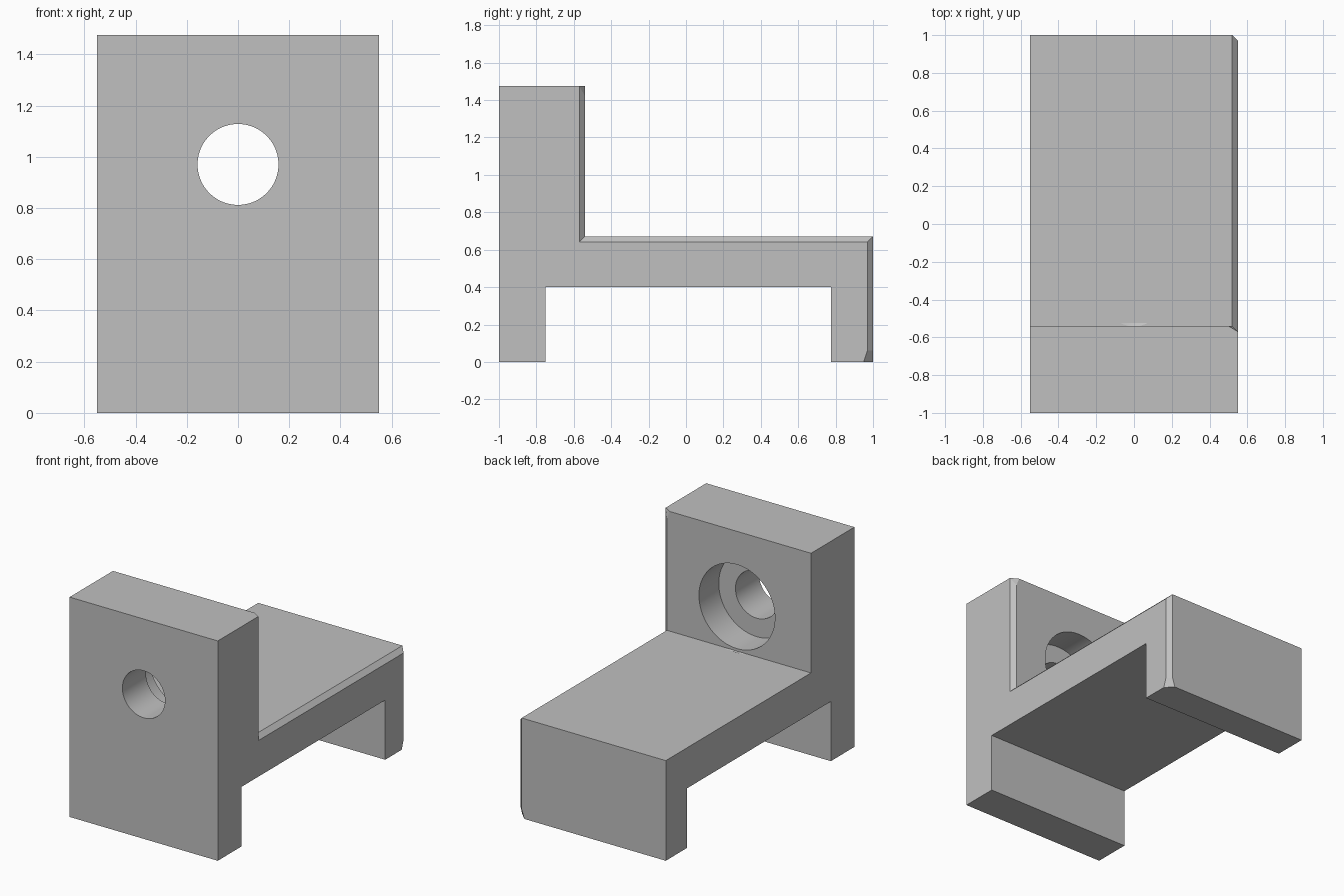
import bpy, bmesh, math

old = bpy.data.objects.get("Cube")
if old:
    bpy.data.objects.remove(old, do_unlink=True)

HALF_W, HEIGHT, SEAT_Z, WALL_Y = 0.55, 1.475, 0.672, -0.54
HOLE_Z, CHAMFER = 0.97, 0.03


def make_object(name, bm):
    bmesh.ops.recalc_face_normals(bm, faces=bm.faces)
    mesh = bpy.data.meshes.new(name)
    bm.to_mesh(mesh)
    bm.free()
    obj = bpy.data.objects.new(name, mesh)
    bpy.context.collection.objects.link(obj)
    return obj


def tube_cutter(name, y0, y1, r0, r1):
    """Round cutter along y, radius r0 at y0 and r1 at y1."""
    bm = bmesh.new()
    rings = []
    for y, r in ((y0, r0), (y1, r1)):
        angles = [math.tau * i / 96 for i in range(96)]
        rings.append([bm.verts.new((r * math.cos(a), y, HOLE_Z + r * math.sin(a))) for a in angles])
    for i in range(96):
        j = (i + 1) % 96
        bm.faces.new((rings[0][i], rings[0][j], rings[1][j], rings[1][i]))
    for ring in rings:
        bm.faces.new(ring)
    return make_object(name, bm)


def hull_cutter(name, points):
    bm = bmesh.new()
    for p in points:
        bm.verts.new(p)
    bmesh.ops.convex_hull(bm, input=bm.verts)
    return make_object(name, bm)


# Bracket body: side profile extruded across the width
profile = [(-1, 0), (-0.75, 0), (-0.75, 0.4), (0.775, 0.4), (0.775, 0), (1, 0),
           (1, SEAT_Z), (WALL_Y, SEAT_Z), (WALL_Y, HEIGHT), (-1, HEIGHT)]
bm = bmesh.new()
side = bm.faces.new([bm.verts.new((-HALF_W, y, z)) for y, z in profile])
extruded = bmesh.ops.extrude_face_region(bm, geom=[side])["geom"]
bmesh.ops.translate(bm, vec=(2 * HALF_W, 0, 0),
                    verts=[v for v in extruded if isinstance(v, bmesh.types.BMVert)])
bmesh.ops.recalc_face_normals(bm, faces=bm.faces)


# Chamfer along the left side: wall back, shelf top and shelf end
def is_chamfered(edge):
    a, b = (v.co for v in edge.verts)
    if min(a.x, b.x) < HALF_W - 0.01:
        return False
    mid = (a + b) / 2
    return (abs(mid.y - 1) < 0.01 or (abs(mid.y - WALL_Y) < 0.01 and mid.z > SEAT_Z)
            or (abs(mid.z - SEAT_Z) < 0.01))


bmesh.ops.bevel(bm, geom=[e for e in bm.edges if is_chamfered(e)], offset=CHAMFER,
                segments=1, affect='EDGES', profile=0.5)
body = make_object("bracket_body", bm)

# Bolt hole, counterbore, shallow shelf notch and two clipped corners
inner = HALF_W - CHAMFER
cutters = [
    tube_cutter("bolt_hole_cutter", -1.1, -0.6, 0.158, 0.158),
    tube_cutter("counterbore_cutter", -0.75, -0.5, 0.282, 0.282),
    tube_cutter("shelf_notch_cutter", WALL_Y, -0.525, 0.2995, 0.306),
    hull_cutter("wall_corner_cutter", [
        (HALF_W, WALL_Y - CHAMFER, HEIGHT), (0.5, WALL_Y, HEIGHT),
        (inner, WALL_Y, 1.42), (0.57, -0.52, 1.49)]),
    hull_cutter("foot_corner_cutter", [
        (HALF_W, 0.95, 0), (0.5, 1, 0), (HALF_W, 1 - CHAMFER, 0.06),
        (inner, 1, 0.06), (0.57, 1.02, -0.01)]),
]
for cutter in cutters:
    cutter.hide_render = True
    mod = body.modifiers.new(cutter.name, 'BOOLEAN')
    mod.operation = 'DIFFERENCE'
    mod.solver = 'EXACT'
    mod.object = cutter

# Apply the cuts and discard the cutters
bpy.ops.object.select_all(action='DESELECT')
body.select_set(True)
bpy.context.view_layer.objects.active = body
for cutter in cutters:
    bpy.ops.object.modifier_apply(modifier=cutter.name)
    bpy.data.objects.remove(cutter, do_unlink=True)

# Plain grey finish
grey = bpy.data.materials.new("plain_grey")
grey.use_nodes = True
colour = (0.53, 0.53, 0.53, 1)
grey.diffuse_color = colour
grey.node_tree.nodes["Principled BSDF"].inputs["Base Color"].default_value = colour
body.data.materials.clear()
body.data.materials.append(grey)
for face in body.data.polygons:
    face.material_index = 0
bpy.ops.object.shade_smooth_by_angle(angle=math.radians(12))
